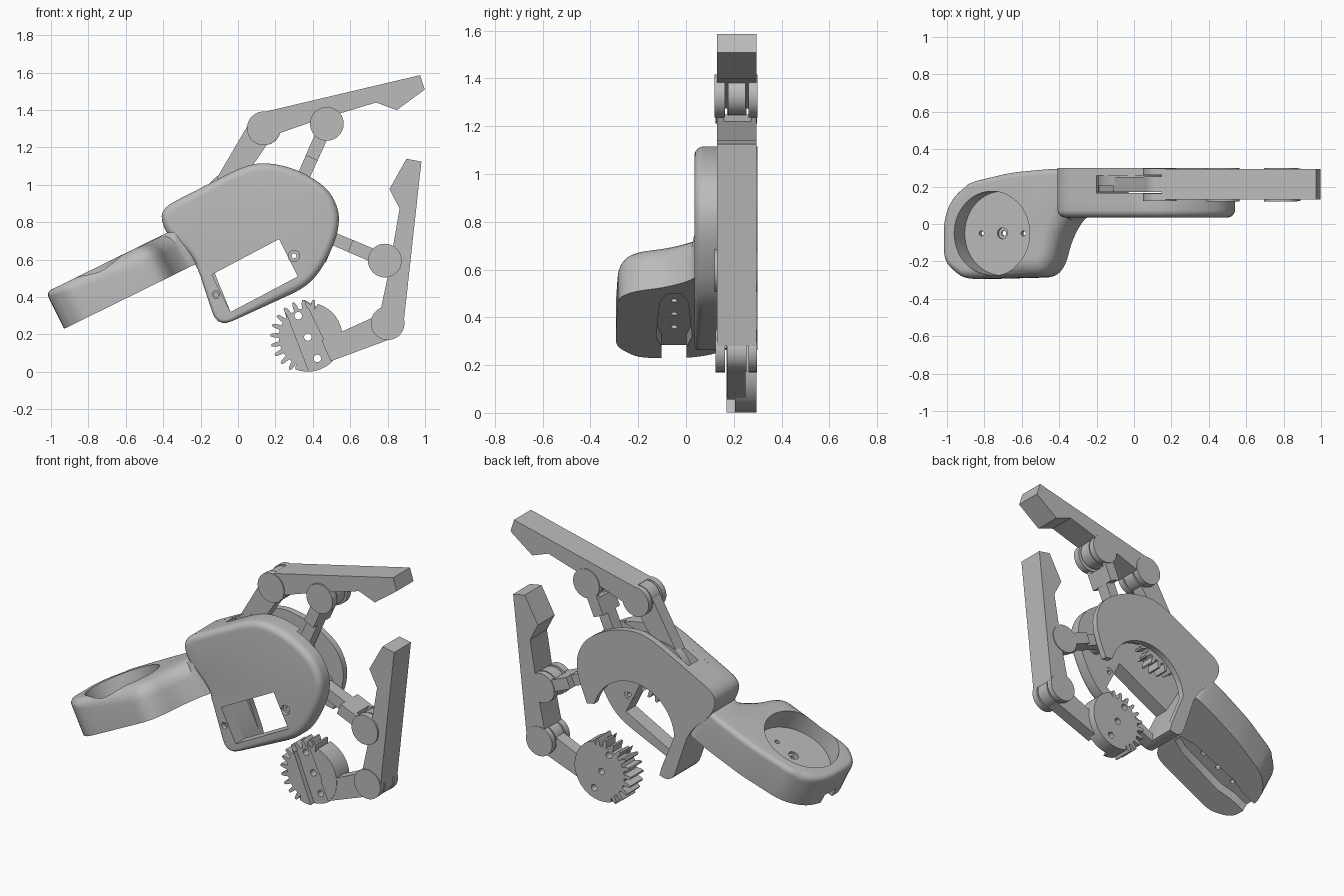
import bpy, bmesh
from math import sin, cos, pi, radians
from mathutils import Matrix, Vector

old = bpy.data.objects.get("Cube")
if old:
    bpy.data.objects.remove(old)

grey = bpy.data.materials.new("light_grey")
grey.use_nodes = True
GREY = (0.5, 0.5, 0.5, 1)
grey.diffuse_color = GREY
grey.node_tree.nodes["Principled BSDF"].inputs["Base Color"].default_value = GREY
parts = []


def frame(origin, px, py, depth):
    """Matrix that maps profile x, profile y and depth to world axes."""
    return Matrix([[px[i], py[i], depth[i], origin[i]] for i in range(3)] + [[0, 0, 0, 1]])


def side_frame(x, z, degrees=0, flip=1):
    a = radians(degrees)
    return frame((x, 0, z), (cos(a), 0, sin(a)), (-flip * sin(a), 0, flip * cos(a)), (0, 1, 0))


FRONT = side_frame(0, 0)


def circle(x, y, r, n=48):
    return [(x + r * cos(2 * pi * i / n), y + r * sin(2 * pi * i / n)) for i in range(n)]


def box(x0, y0, x1, y1):
    return [(x0, y0), (x1, y0), (x1, y1), (x0, y1)]


def rounded(points, r, n=5):
    """Replace each corner with a short curve."""
    out = []
    pts = [Vector(p) for p in points]
    for i, p in enumerate(pts):
        ends = []
        for q in (pts[i - 1], pts[(i + 1) % len(pts)]):
            d = q - p
            ends.append(p + d.normalized() * min(r, d.length * 0.45))
        for k in range(n + 1):
            t = k / n
            out.append(tuple(ends[0] * (1 - t) ** 2 + p * 2 * t * (1 - t) + ends[1] * t * t))
    return out


def inset(points, amounts):
    """Move each point of a counter-clockwise outline inwards."""
    out = []
    for i, (p, amount) in enumerate(zip(points, amounts)):
        a, b = Vector(points[i - 1]), Vector(points[(i + 1) % len(points)])
        d = (b - a).normalized()
        out.append((p[0] - d.y * amount, p[1] + d.x * amount))
    return out


def prism(name, outer, d0, d1, m=FRONT, holes=(), bevel=None, keep=True):
    """Extrude an outline with holes; bevel(x, y) gives the rounding of the rim at d0."""
    bm = bmesh.new()
    rows = [[(x, y, d1) for x, y in outer]]
    if bevel:
        radii = [bevel(x, y) for x, y in outer]
        sign = 1 if d1 > d0 else -1
        for k in range(7):
            a = pi / 2 * k / 6
            ring = inset(outer, [r * (1 - cos(a)) for r in radii])
            rows.append([(x, y, d0 + sign * r * (1 - sin(a))) for (x, y), r in zip(ring, radii)])
    else:
        rows.append([(x, y, d0) for x, y in outer])
    caps = ([], [])
    walls = [rows] + [[[(x, y, d) for x, y in h] for d in (d1, d0)] for h in holes]
    for wall in walls:
        loops = [[bm.verts.new(c) for c in row] for row in wall]
        for lo, hi in zip(loops, loops[1:]):
            for i in range(len(lo)):
                bm.faces.new((lo[i - 1], lo[i], hi[i], hi[i - 1]))
        caps[0].append(loops[0])
        caps[1].append(loops[-1])
    for cap in caps:
        if holes:
            edges = [bm.edges.get((loop[i - 1], loop[i])) for loop in cap for i in range(len(loop))]
            bmesh.ops.triangle_fill(bm, use_beauty=True, edges=edges)
        else:
            bm.faces.new(cap[0])
    bm.transform(m)
    bmesh.ops.recalc_face_normals(bm, faces=bm.faces)
    mesh = bpy.data.meshes.new(name)
    bm.to_mesh(mesh)
    bm.free()
    mesh.materials.append(grey)
    ob = bpy.data.objects.new(name, mesh)
    bpy.context.collection.objects.link(ob)
    if keep:
        parts.append(ob)
    return ob


def cut(ob, points, d0, d1, m):
    cutter = prism("cutter", points, d0, d1, m, keep=False)
    cutter.hide_render = True
    mod = ob.modifiers.new("cut", 'BOOLEAN')
    mod.operation, mod.solver, mod.object = 'DIFFERENCE', 'EXACT', cutter
    bpy.context.view_layer.objects.active = ob
    bpy.ops.object.modifier_apply(modifier=mod.name)
    bpy.data.objects.remove(cutter)


# Housing front plate with a window and two screw holes
outline = rounded([(-.42, .87), (-.39, .74), (-.23, .6), (-.11, .235), (.36, .45), (.45, .55),
                   (.53, .72), (.545, .85), (.49, .97), (.38, 1.05), (.26, 1.1), (.13, 1.12),
                   (.02, 1.095)], .09)
window = [(-.14, .52), (.22, .71), (.32, .51), (-.04, .32)]
screws = [circle(.3, .62, .03, 24), circle(-.118, .413, .02, 24)]
prism("housing_front", outline, .035, .13, holes=[window] + screws,
      bevel=lambda x, z: .02 if x < 0 and z < .55 else .04)
for x, z, r in ((.3, .62, .034), (-.118, .413, .024)):
    prism("screw_seat", circle(x, z, r, 24), .06, .128, holes=[circle(x, z, .013, 24)])

# Housing walls, with a slot for the upper crank, and the arched back plate
neck = outline[:24]
prism("housing_side_wall", [(-.2, .982)] + neck + [(-.04, .32), (-.14, .52), (-.26, .72), (-.3, .8),
                                                   (-.28, .88), (-.2, .92)], .12, .28)
top_wall = outline[-18:] + [(-.22, .972), (-.22, .91), (.1, 1.06), (.25, 1.06)]
prism("housing_top_wall_front", top_wall, .12, .165)
prism("housing_top_wall_back", top_wall, .26, .28)
arch = [(.15 + .28 * cos(radians(a)), .52 + .28 * sin(radians(a))) for a in range(176, 22, -6)]
prism("housing_back", [(.42, .595), (.47, .585)] + outline[36:] + neck + window[3:] + arch, .262, .3)

# Wrist mount: tilted block with a round pocket above and a channel below
t = radians(26.2)
TILT = frame((-.93, 0, .23), (cos(t), 0, sin(t)), (0, 1, 0), (-sin(t), 0, cos(t)))
plan = rounded([(0, -.2), (.09, -.28), (.15, -.295), (.57, -.285), (.63, -.22), (.67, -.08),
                (.74, .03), (.8, .05), (.8, .295), (.64, .295), (.4, .275), (.14, .22),
                (.04, .13), (0, .02)], .06, 4)
wrist = prism("wrist_mount", plan, .218, 0, TILT,
              bevel=lambda u, y: .03 + .065 * min(u / .42, 1) if u < .74 and y < .2 else .03)
cut(wrist, circle(.297, -.05, .225, 64), .09, .4, TILT)
half = [(-.1, .052), (.1, .052), (.2, .075), (.52, .06), (.61, .03)]
channel = [(u, -.05 - w) for u, w in half] + [(u, -.05 + w) for u, w in reversed(half)]
cut(wrist, channel, -.1, .06, TILT)
cut(wrist, circle(.297, -.05, .03, 20), .075, .2, TILT)
for u in (-.125, 0, .125):
    cut(wrist, circle(.297 + u, -.05, .014, 20), -.1, .2, TILT)


# Crank: hinge knuckle, bar and a partly toothed gear with a horn recess
def crank(side, x, z, angle, flip, back):
    m = side_frame(x, z, angle, flip)
    gx, gy, root, body, tip = .42, .106, .155, .185, .2
    prism(side + "_crank_knuckle", circle(0, 0, .088), .172, .253, m)
    prism(side + "_crank_bar", [(0, -.085), (.36, -.062), (.36, .058), (.02, .06)], .172, .25, m)
    pitch, teeth, first = 16, 11, -37
    polar = []
    for i in range(teeth):
        for off, r in ((-.3, root), (-.2, tip - .014), (-.1, tip), (.1, tip), (.2, tip - .014), (.3, root)):
            polar.append((first + pitch * (i + off), r))
    start, end = first + pitch * (teeth - .5), first + 360 - pitch / 2
    polar += [(start + (end - start) * i / 24, body) for i in range(25)]
    profile = [(gx + r * cos(radians(a)), gy + r * sin(radians(a))) for a, r in polar]
    holes = [circle(gx, gy + off, .02, 20) for off in (-.125, 0, .125)]
    prism(side + "_gear", profile, .205, back, m, holes=holes)
    prism(side + "_gear_toothed_rim", [p for p in profile if p[0] > gx + .05], .17, .21, m)
    prism(side + "_gear_plain_rim", [p for p in profile if p[0] < gx - .055], .17, .21, m)


# Finger: bar with a hooked tip, hinge discs and a lug for the second link
def finger(side, x, z, angle, flip):
    m = side_frame(x, z, angle, flip)
    prism(side + "_finger", [(.03, .085), (.879, .083), (.885, .002), (.714, -.07), (.616, -.005),
                             (.27, -.025), (.07, -.045)], .13, .295, m)
    for label, d0, d1 in (("front", .124, .163), ("back", .262, .298)):
        prism(f"{side}_finger_{label}_disc", circle(0, 0, .09), d0, d1, m)
    prism(side + "_finger_lug", circle(.333, -.05, .085), .175, .25, m)


# Second link: forked knuckle, wide block and a thin tongue into the housing
def link(side, x, z, angle, length):
    m = side_frame(x, z, angle)
    for label, d0, d1 in (("front", .12, .163), ("back", .262, .3)):
        prism(f"{side}_link_{label}_disc", circle(0, 0, .09), d0, d1, m)
        prism(f"{side}_link_{label}_cheek", box(0, -.035, .12, .035), d0 + .01, d1 - .005, m)
    prism(side + "_link_block", box(.1, -.035, .2, .035), .13, .295, m)
    prism(side + "_link_tongue", box(.2, -.034, length, .034), .172, .25, m)
    prism(side + "_link_pivot", circle(length, 0, .05, 32), .125, .265, m)


crank("upper", .14, 1.3, 236, 1, .258)
crank("lower", .8, .26, 204, -1, .295)
finger("upper", .138, 1.302, 13.4, 1)
finger("lower", .8, .26, 83.6, -1)
link("upper", .475, 1.326, 246, .44)
link("lower", .785, .595, 157, .4)

# Smooth round surfaces, keep edges sharp
bpy.ops.object.select_all(action='DESELECT')
for ob in parts:
    ob.select_set(True)
bpy.context.view_layer.objects.active = parts[0]
bpy.ops.object.shade_smooth_by_angle(angle=radians(30))
